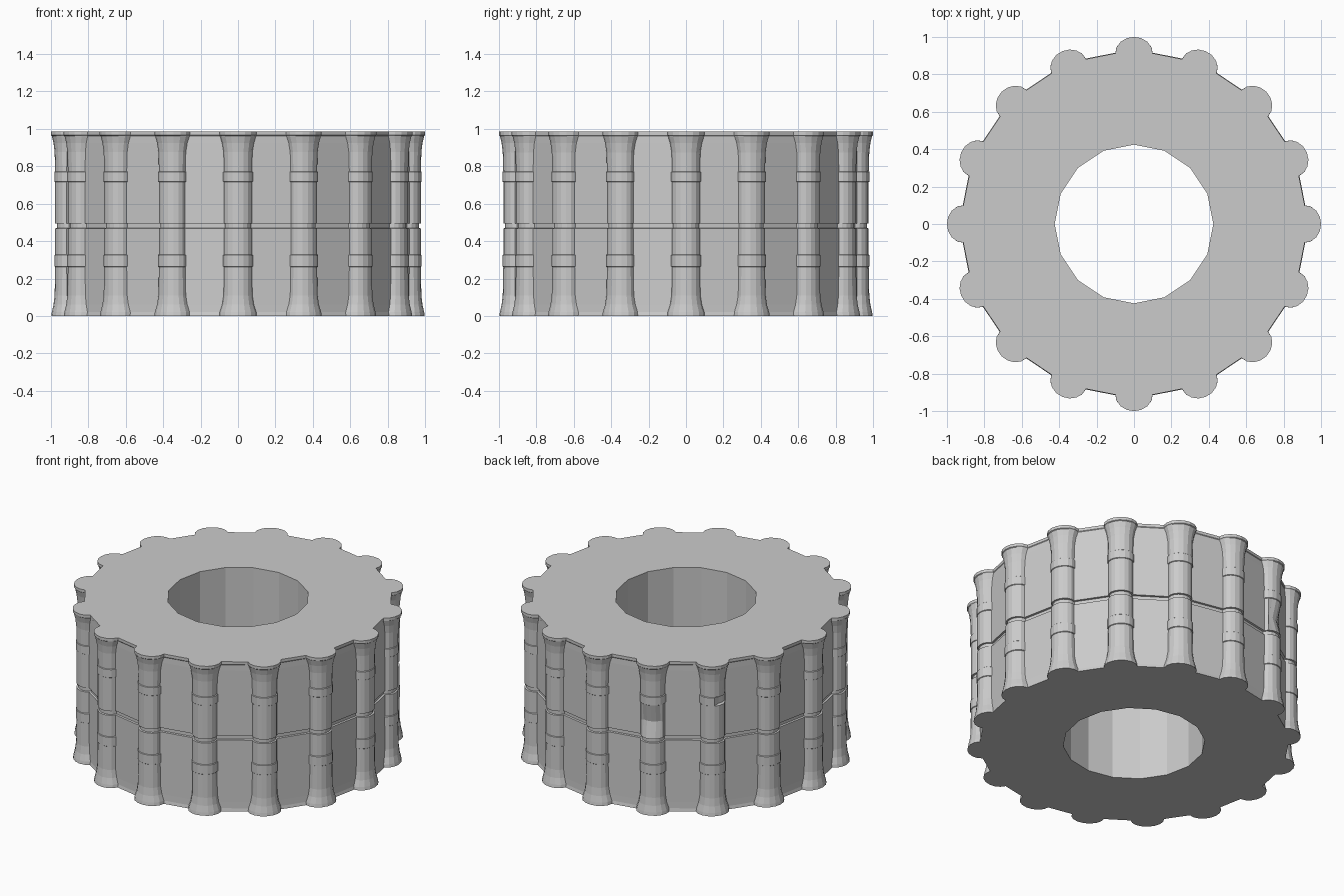
import bpy, bmesh
from math import sin, cos, pi, tan

if "Cube" in bpy.data.objects:
    bpy.data.objects.remove(bpy.data.objects["Cube"])

RIBS, SEG = 16, 9          # sixteen ribs, nine points round each
STEP = 2 * pi / RIBS

# wall levels: height, panel corner radius, rib half width, rib tip radius
LEVELS = [
    (0.0, .935, .100, .998), (.02, .931, .098, .995), (.06, .930, .085, .986),
    (.11, .930, .077, .980), (.262, .930, .074, .977),
    (.265, .930, .079, .981), (.325, .930, .079, .981), (.328, .930, .074, .977),
    (.468, .930, .074, .977), (.470, .918, .069, .967),
    (.493, .918, .069, .967), (.495, .930, .074, .977), (.60, .930, .074, .977),
    (.715, .930, .074, .977), (.718, .930, .079, .981),
    (.770, .930, .079, .981), (.773, .930, .074, .977),
    (.875, .930, .077, .980), (.925, .930, .085, .986), (.962, .929, .097, .995),
    (.966, .932, .100, 1.0), (.985, .932, .100, 1.0),
]


def outline(bm, z, panel, width, tip):
    """One closed loop: half-oval ribs joined by flat panels."""
    verts = []
    base = panel - width * tan(STEP / 2)
    for k in range(RIBS):
        a = k * STEP
        for j in range(SEG):
            t = pi * (1 - j / (SEG - 1))
            across, out = width * cos(t), base + (tip - base) * sin(t)
            # worn dent on one rib, small notch on its neighbour
            if k == 5 and z == .60 and 1 < j < 7:
                out -= .025
            if k == 6 and z in (.718, .770) and 5 <= j <= 7:
                out -= .03
            verts.append(bm.verts.new((out * cos(a) - across * sin(a),
                                       out * sin(a) + across * cos(a), z)))
    return verts


def bridge(bm, lower, upper):
    n = len(lower)
    for i in range(n):
        j = (i + 1) % n
        bm.faces.new((lower[i], lower[j], upper[j], upper[i]))


bm = bmesh.new()

# ribbed outer wall
loops = [outline(bm, *lv) for lv in LEVELS]
for lo, hi in zip(loops, loops[1:]):
    bridge(bm, lo, hi)

# sixteen-sided bore
bore = [[bm.verts.new((.424 * cos(k * STEP), .424 * sin(k * STEP), z))
         for k in range(RIBS)] for z in (0, .985)]
bridge(bm, bore[1], bore[0])

# flat top and bottom, one sector per panel
for outer, inner, flip in ((loops[0], bore[0], True), (loops[-1], bore[1], False)):
    n = len(outer)
    for k in range(RIBS):
        arc = [outer[(k * SEG + 4 + i) % n] for i in range(SEG + 1)]
        face = arc + [inner[(k + 1) % RIBS], inner[k]]
        bm.faces.new(face[::-1] if flip else face)

mesh = bpy.data.meshes.new("ribbed_ring")
bm.to_mesh(mesh)
bm.free()
ring = bpy.data.objects.new("ribbed_ring", mesh)
bpy.context.collection.objects.link(ring)
